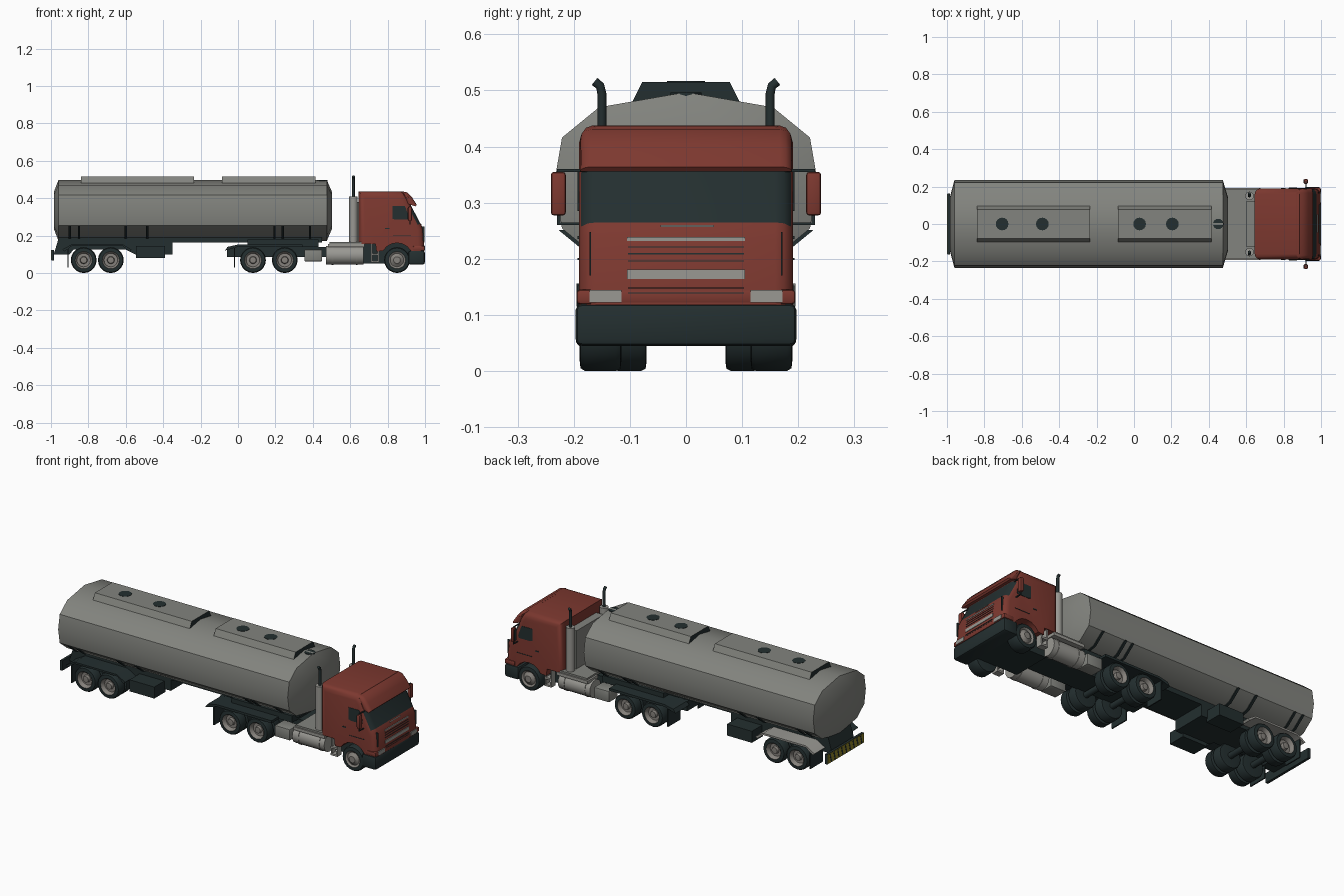
import bpy, bmesh, math
from mathutils import Vector

if "Cube" in bpy.data.objects:
    bpy.data.objects.remove(bpy.data.objects["Cube"])

def material(name, rgb):
    m = bpy.data.materials.new(name)
    m.diffuse_color = (*rgb, 1)
    m.use_nodes = True
    m.node_tree.nodes["Principled BSDF"].inputs["Base Color"].default_value = m.diffuse_color
    return m

TANK = material("tank grey", (0.225, 0.23, 0.21))
RED = material("cab red", (0.205, 0.04, 0.029))
DARK = material("blue black", (0.017, 0.028, 0.029))
STEEL = material("pale steel", (0.32, 0.315, 0.29))
RIM = material("rim grey", (0.235, 0.22, 0.20))
YELLOW = material("warning yellow", (0.27, 0.23, 0.02))

def finish(name, bm, *mats, angle=38):
    bmesh.ops.recalc_face_normals(bm, faces=bm.faces)
    for f in bm.faces:
        f.smooth = True
    for e in bm.edges:
        e.smooth = len(e.link_faces) == 2 and e.calc_face_angle(0) < math.radians(angle)
    me = bpy.data.meshes.new(name)
    bm.to_mesh(me)
    bm.free()
    for m in mats:
        me.materials.append(m)
    ob = bpy.data.objects.new(name, me)
    bpy.context.collection.objects.link(ob)
    return ob

def prism(pts, axis, a, b):
    """Extrude a (u, z) outline along x or y."""
    bm = bmesh.new()
    put = (lambda u, v, t: (u, t, v)) if axis == 'y' else (lambda u, v, t: (t, u, v))
    r = [[bm.verts.new(put(u, v, t)) for u, v in pts] for t in (a, b)]
    n = len(pts)
    bm.faces.new(r[0])
    bm.faces.new(r[1])
    for i in range(n):
        j = (i + 1) % n
        bm.faces.new((r[0][i], r[0][j], r[1][j], r[1][i]))
    bmesh.ops.recalc_face_normals(bm, faces=bm.faces)
    return bm

def round_sides(bm, zmax, zmin, offset):
    """Round the rim edges of the two y-facing sides above a height."""
    edges = [e for e in bm.edges if max(v.co.z for v in e.verts) > zmax and min(v.co.z for v in e.verts) > zmin
             and any(abs(f.normal.y) > .9 for f in e.link_faces)]
    bmesh.ops.bevel(bm, geom=edges, offset=offset, segments=3, affect='EDGES', profile=.5)
    bm.normal_update()

def box(name, x, y, z, mat, bevel=0):
    bm = prism([(x[0], z[0]), (x[1], z[0]), (x[1], z[1]), (x[0], z[1])], 'y', *y)
    if bevel:
        bmesh.ops.bevel(bm, geom=bm.edges[:], offset=bevel, segments=2, affect='EDGES', profile=0.5)
    return finish(name, bm, mat)

def lathe(name, prof, origin, axis, mats, rim_from=99, n=20):
    """Revolve (radius, distance) points; bands from rim_from on take the second material."""
    bm = bmesh.new()
    rings = []
    for r, t in prof:
        ring = []
        for i in range(n if r else 1):
            a = 2 * math.pi * i / n
            c, s = r * math.cos(a), r * math.sin(a)
            p = {'x': (t, c, s), 'y': (c, t, s), 'z': (c, s, t)}[axis]
            ring.append(bm.verts.new(Vector(origin) + Vector(p)))
        rings.append(ring)
    for k, (p, q) in enumerate(zip(rings, rings[1:])):
        for i in range(n):
            j = (i + 1) % n
            vs = [p[i % len(p)], p[j % len(p)], q[j % len(q)], q[i % len(q)]]
            bm.faces.new(list(dict.fromkeys(vs))).material_index = int(k >= rim_from)
    return finish(name, bm, *mats)

def cyl(name, origin, axis, r, a, b, mat, n=16):
    return lathe(name, [(0, a), (r, a), (r, b), (0, b)], origin, axis, [mat], n=n)

# --- tank: twelve-sided section with shallow conical ends
half = [(0, .497), (.155, .470), (.221, .416), (.235, .335), (.221, .254), (.155, .20), (0, .172)]
section = half + [(-y, z) for y, z in half[-2:0:-1]]
bm = bmesh.new()
rings = []
for x, s in ((-.985, .6), (-.96, 1), (.475, 1), (.503, .6)):
    rings.append([bm.verts.new((x, y * s, .335 + (z - .335) * s)) for y, z in section])
for p, q in zip(rings, rings[1:]):
    for i in range(12):
        j = (i + 1) % 12
        bm.faces.new((p[i], p[j], q[j], q[i]))
bm.faces.new(rings[0])
bm.faces.new(rings[-1])
finish("tank", bm, TANK)

# --- raised walkways with dark ends, and hatches
for x0, x1 in ((-.84, -.235), (-.085, .415)):
    bm = prism([(-.098, .475), (.098, .475), (.078, .515), (-.078, .515)], 'x', x0, x1)
    for f in bm.faces:
        f.material_index = int(abs(f.normal.x) > .5)
    finish("walkway", bm, TANK, DARK)
for x in (-.705, -.49, .03, .205):
    cyl("hatch", (x, 0, .51), 'z', .034, 0, .0065, DARK)
cyl("front_hatch", (.45, 0, .488), 'z', .028, 0, .008, DARK)

# --- saddle ribs hugging the tank underside
low = [(y * 1.03, .335 + (z - .335) * 1.03) for y, z in section if z < .3]
for x, w in ((-.9, .012), (-.85, .012), (-.6, .014), (-.485, .014), (.195, .012), (.24, .014), (.385, .012)):
    finish("tank_rib", prism(low, 'x', x - w / 2, x + w / 2), DARK)

# --- trailer frame and striped rear bumper
finish("trailer_frame", prism([(-.985, .10), (-.95, .215), (-.35, .19), (-.35, .10), (-.55, .10),
                               (-.6, .125), (-.88, .125), (-.9, .10)], 'y', -.1, .1), DARK)
box("tank_keel", (-.5, .45), (-.1, .1), (.163, .2), DARK)
box("coupling_plate", (.05, .43), (-.13, .13), (.14, .178), DARK)
box("rear_bumper", (-.998, -.984), (-.163, .163), (.068, .124), DARK)
box("warning_board", (-.9995, -.997), (-.161, .161), (.070, .122), YELLOW)
for i in range(9):
    y = -.148 + i * .034
    finish("bumper_stripe", prism([(y, .073), (y + .009, .073), (y + .021, .119), (y + .012, .119)],
                                  'x', -1.0005, -.997), DARK)

# --- wheels: tyre, dished rim and hub
R = .069
def wheel(name, x, s, dual):
    inner = .07 if dual else .115
    prof = [(0, inner), (.05, inner), (R - .004, inner + .002), (R, inner + .01)]
    if dual:
        prof += [(R, .122), (.052, .127), (.052, .133), (R, .138)]
    prof += [(R, .18), (R - .005, .188), (.046, .19)]
    rim_from = len(prof) - 1
    prof += [(.042, .187), (.036, .168), (.02, .168), (.017, .183), (0, .185)] if dual else \
            [(.042, .187), (.036, .183), (.025, .190), (.018, .196), (0, .196)]
    lathe(name, [(r, s * t) for r, t in prof], (x, 0, R), 'y', [DARK, RIM], rim_from)

fender = [(-.07, .12), (-.055, .14), (0, .152), (.345, .152), (.345, .138), (0, .14), (-.05, .125)]
for s in (-1, 1):
    def yy(a, b):
        return tuple(sorted((s * a, s * b)))
    for x in (-.825, -.68):
        wheel("trailer_wheel", x, s, True)
    for x in (.08, .25):
        wheel("drive_wheel", x, s, True)
    wheel("steer_wheel", .85, s, False)
    finish("drive_fender", prism(fender, 'y', *yy(.07, .193)), DARK)
    arch = [(-.93, .115), (-.885, .146), (-.62, .146), (-.58, .115)]
    outer = [(u + (.01 if u > -.7 else -.01) * (v < .12), v + .01) for u, v in reversed(arch)]
    finish("trailer_fender", prism(arch + outer, 'y', *yy(.07, .195)), STEEL if s > 0 else DARK)
    box("trailer_mudflap", (-.912, -.905), yy(.08, .19), (.03, .135), DARK)
    box("drive_mudflap", (-.022, -.015), yy(.08, .19), (.03, .14), DARK)
    box("trailer_side_box", (-.545, -.39), yy(.09, .19), (.08, .145), DARK)
    # tractor side equipment
    box("battery_box", (.355, .45), yy(.1, .18), (.062, .125), TANK, .005)
    cyl("fuel_tank", (0, s * .138, .095), 'x', .05, .47, .67, STEEL)
    box("fuel_tank_tread", (.48, .675), yy(.1, .192), (.138, .155), STEEL)
    for x in (.505, .635):
        cyl("fuel_tank_strap", (0, s * .138, .095), 'x', .0525, x - .005, x + .005, STEEL)
    for x in (.71, .745):
        box("step_post", (x, x + .008), yy(.15, .185), (.055, .155), STEEL)
    for z in (.055, .095):
        box("step_tread", (.71, .753), yy(.15, .188), (z, z + .01), STEEL)
    # exhaust stacks
    cyl("exhaust_muffler", (.617, s * .15, 0), 'z', .023, .16, .41, STEEL)
    cu = bpy.data.curves.new("pipe_path", 'CURVE')
    cu.dimensions = '3D'
    cu.bevel_depth, cu.bevel_resolution, cu.use_fill_caps = .008, 2, True
    sp = cu.splines.new('POLY')
    sp.points.add(3)
    for p, (y, z) in zip(sp.points, ((.15, .40), (.15, .494), (.153, .508), (.163, .516))):
        p.co = (.617, s * y, z, 1)
    cu.materials.append(DARK)
    bpy.context.collection.objects.link(bpy.data.objects.new("exhaust_pipe", cu))

# --- tractor chassis and deck behind the cab
box("tractor_chassis", (-.06, .7), (-.075, .075), (.085, .14), DARK)
box("cab_underbody", (.66, .96), (-.112, .112), (.05, .17), DARK)
box("rear_deck", (.49, .66), (-.185, .185), (.15, .165), TANK)
box("intake_box", (.6, .65), (-.12, .12), (.165, .38), TANK)
for x in (-.825, -.68, .08, .25, .85):
    cyl("axle", (x, 0, R), 'y', .017, -.12, .12, DARK, 10)

# --- cab: side outline with wheel arch, rounded along its upper rim
front_arch = [(.85 + .086 * math.cos(a), .075 + .086 * math.sin(a))
              for a in (math.radians(30 + 20 * i) for i in range(7))]
outline = [(.645, .155), (.645, .437), (.885, .437), (.912, .40), (.925, .36), (.975, .265), (.99, .235),
           (.997, .118)] + front_arch + [(.74, .115), (.735, .155)]
bm = prism(outline, 'y', -.191, .191)
round_sides(bm, .2, .11, .032)
for f in bm.faces:
    c = f.calc_center_median()
    f.material_index = int(f.normal.x > .35 and .27 < c.z < .355 and c.x > .9)
finish("cab", bm, RED, DARK)
bm = prism([(.87, .4375), (.905, .431), (.932, .402), (.956, .364), (.949, .356), (.90, .372)], 'y', -.189, .189)
round_sides(bm, .395, .363, .022)
finish("sun_visor", bm, RED)
box("front_bumper", (.91, .999), (-.197, .197), (.045, .12), DARK, .012)
box("bumper_top_band", (.935, .998), (-.195, .195), (.119, .145), RED, .006)

# --- front details
def front_plate(name, y, z, mat):
    x = .998 - .07 * (z[0] - .12) if z[0] < .235 else .982
    box(name, (x - .012, x + .002), y, z, mat)

for s in (-1, 1):
    front_plate("headlight", sorted((s * .115, s * .172)), (.122, .144), STEEL)
    front_plate("air_duct", sorted((s * .169, s * .172)), (.17, .248), DARK)
front_plate("grille_lower_bar", (-.105, .105), (.164, .181), STEEL)
front_plate("grille_upper_bar", (-.105, .105), (.232, .239), STEEL)
front_plate("bonnet_trim", (-.045, .05), (.257, .260), STEEL)
for z in (.138, .147, .195, .208, .22):
    front_plate("grille_slat", (-.103, .103), (z, z + .002), DARK)

# --- side windows, door trim and thin mirrors
for s in (-1, 1):
    a, b = sorted((s * .186, s * .193))
    finish("side_window", prism([(.825, .29), (.825, .357), (.893, .357), (.914, .30), (.91, .285), (.84, .285)],
                                'y', a, b), DARK)
    box("door_trim", (.83, .925), (a, b), (.198, .201), DARK)
    box("door_handle", (.785, .81), (a, b), (.235, .241), DARK)
    box("mirror", (.909, .929), sorted((s * .214, s * .241)), (.277, .355), RED, .006)
    box("mirror_glass", (.906, .910), sorted((s * .219, s * .237)), (.285, .347), DARK)
    box("mirror_post", (.916, .921), sorted((s * .224, s * .23)), (.26, .36), DARK)
    for z in (.26, .355):
        box("mirror_arm", (.916, .921), sorted((s * .17, s * .23)), (z, z + .005), DARK)
